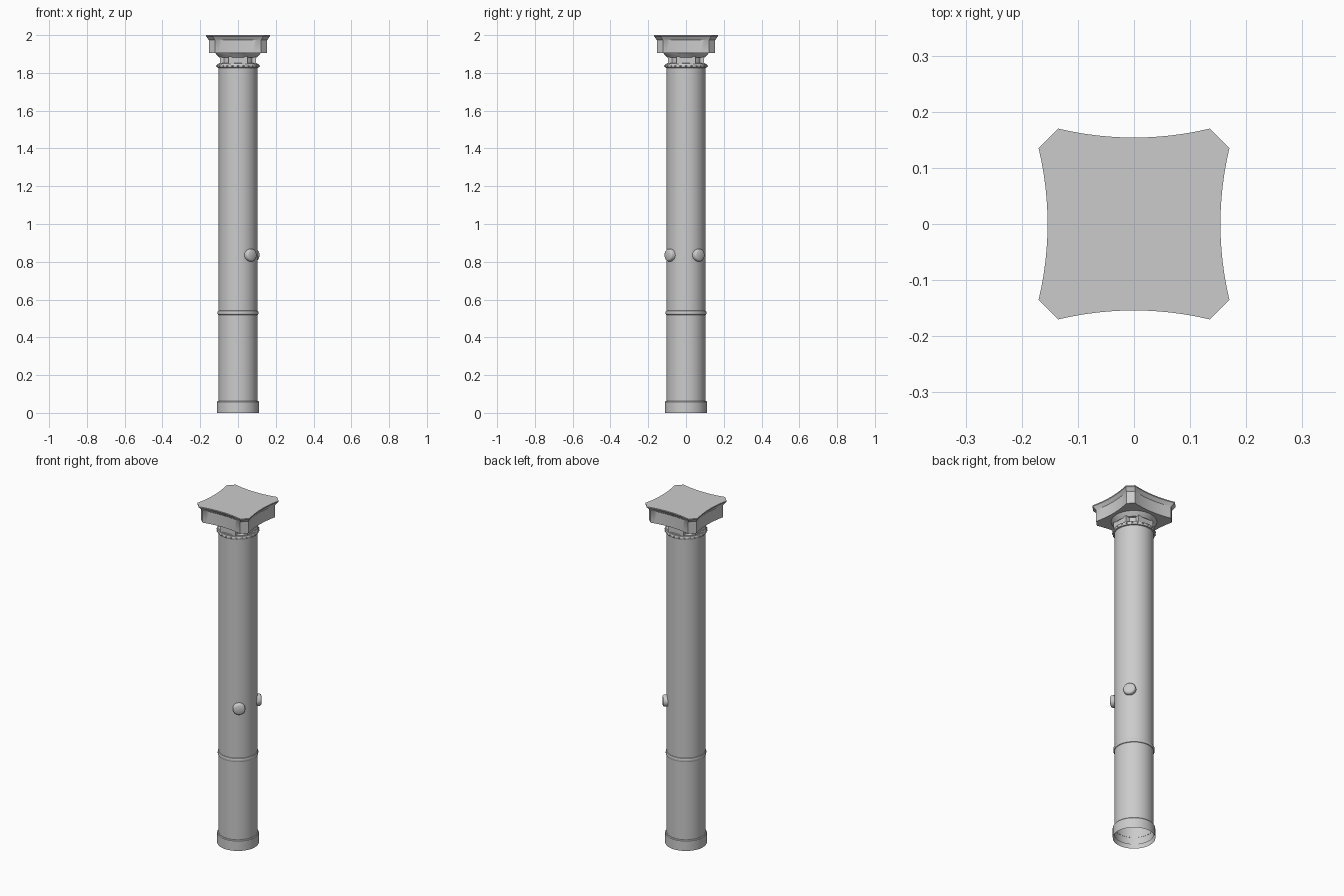
import bpy, bmesh, math
from mathutils import Matrix, Vector

if "Cube" in bpy.data.objects:
    bpy.data.objects.remove(bpy.data.objects["Cube"])


def finish(bm, name, angle=35):
    bmesh.ops.recalc_face_normals(bm, faces=bm.faces)
    me = bpy.data.meshes.new(name)
    bm.to_mesh(me)
    bm.free()
    ob = bpy.data.objects.new(name, me)
    bpy.context.collection.objects.link(ob)
    bpy.ops.object.select_all(action='DESELECT')
    ob.select_set(True)
    bpy.context.view_layer.objects.active = ob
    bpy.ops.object.shade_smooth_by_angle(angle=math.radians(angle))
    return ob


def loft(name, rings, cap_start=False, cap_end=False, matrix=None):
    bm = bmesh.new()
    loops = [[bm.verts.new(p) for p in ring] for ring in rings]
    n = len(loops[0])
    for a, b in zip(loops, loops[1:]):
        for i in range(n):
            j = (i + 1) % n
            bm.faces.new((a[i], a[j], b[j], b[i]))
    if cap_start:
        bm.faces.new(loops[0][::-1])
    if cap_end:
        bm.faces.new(loops[-1])
    if matrix:
        bm.transform(matrix)
    return finish(bm, name)


def circle(r, z, n):
    return [(r * math.cos(2 * math.pi * i / n), r * math.sin(2 * math.pi * i / n), z)
            for i in range(n)]


def lathe(name, profile, n=48, **kw):
    return loft(name, [circle(r, z, n) for r, z in profile], **kw)


# Hollow shaft, open foot collar and middle band
lathe("shaft", [(0.103, 0.02), (0.103, 1.85), (0.08, 1.855)], cap_end=True)
lathe("foot_collar", [(0.111, 0), (0.111, 0.058), (0.108, 0.062), (0.102, 0.062)])
lathe("middle_band", [(0.102, 0.518), (0.106, 0.52), (0.108, 0.525),
                      (0.108, 0.535), (0.106, 0.54), (0.102, 0.542)])

# Beaded collar under the capital
lathe("bead_collar", [(0.102, 1.826), (0.109, 1.828), (0.112, 1.833), (0.112, 1.841),
                      (0.109, 1.846), (0.095, 1.848)])
bm = bmesh.new()
for i in range(24):
    a = 2 * math.pi * i / 24
    bmesh.ops.create_uvsphere(bm, u_segments=8, v_segments=6, radius=0.005,
                              matrix=Matrix.Translation((0.111 * math.cos(a), 0.111 * math.sin(a), 1.837)))
finish(bm, "collar_beads")

# Neck with four flat plates
lathe("neck", [(0.088, 1.845), (0.088, 1.885)])
bm = bmesh.new()
for i in range(4):
    m = (Matrix.Rotation(i * math.pi / 2, 4, 'Z') @ Matrix.Translation((0.085, 0, 1.866))
         @ Matrix.Diagonal((0.022, 0.1, 0.04, 1)))
    bmesh.ops.create_cube(bm, size=1, matrix=m)
finish(bm, "neck_plates")

# Round flare beneath the capital block
lathe("capital_flare", [(0.085, 1.881), (0.1, 1.881), (0.104, 1.887), (0.112, 1.894), (0.12, 1.905)])


# Capital block: concave sides and clipped corners
def outline(s, z, steps=12):
    pts = []
    for k in range(4):
        rot = Matrix.Rotation(k * math.pi / 2, 3, 'Z')
        for i in range(steps + 1):
            t = -1 + 2 * i / steps
            pts.append(rot @ Vector((s * (0.154 + 0.016 * t * t), s * 0.135 * t, z)))
    return pts


loft("capital_block", [outline(s, z) for s, z in
                       ((0.91, 1.904), (0.91, 1.974), (0.935, 1.979),
                        (0.96, 1.986), (0.985, 1.992), (1.0, 1.994), (1.0, 2.0))],
     cap_start=True, cap_end=True)

# Two round knobs set a quarter turn apart
for name, deg in (("front_knob", -52), ("side_knob", 38)):
    m = (Matrix.Translation((0, 0, 0.835)) @ Matrix.Rotation(math.radians(deg), 4, 'Z')
         @ Matrix.Rotation(math.pi / 2, 4, 'Y'))
    lathe(name, [(0.033, 0.09), (0.033, 0.116), (0.03, 0.121), (0.025, 0.124)],
          n=24, cap_end=True, matrix=m)
